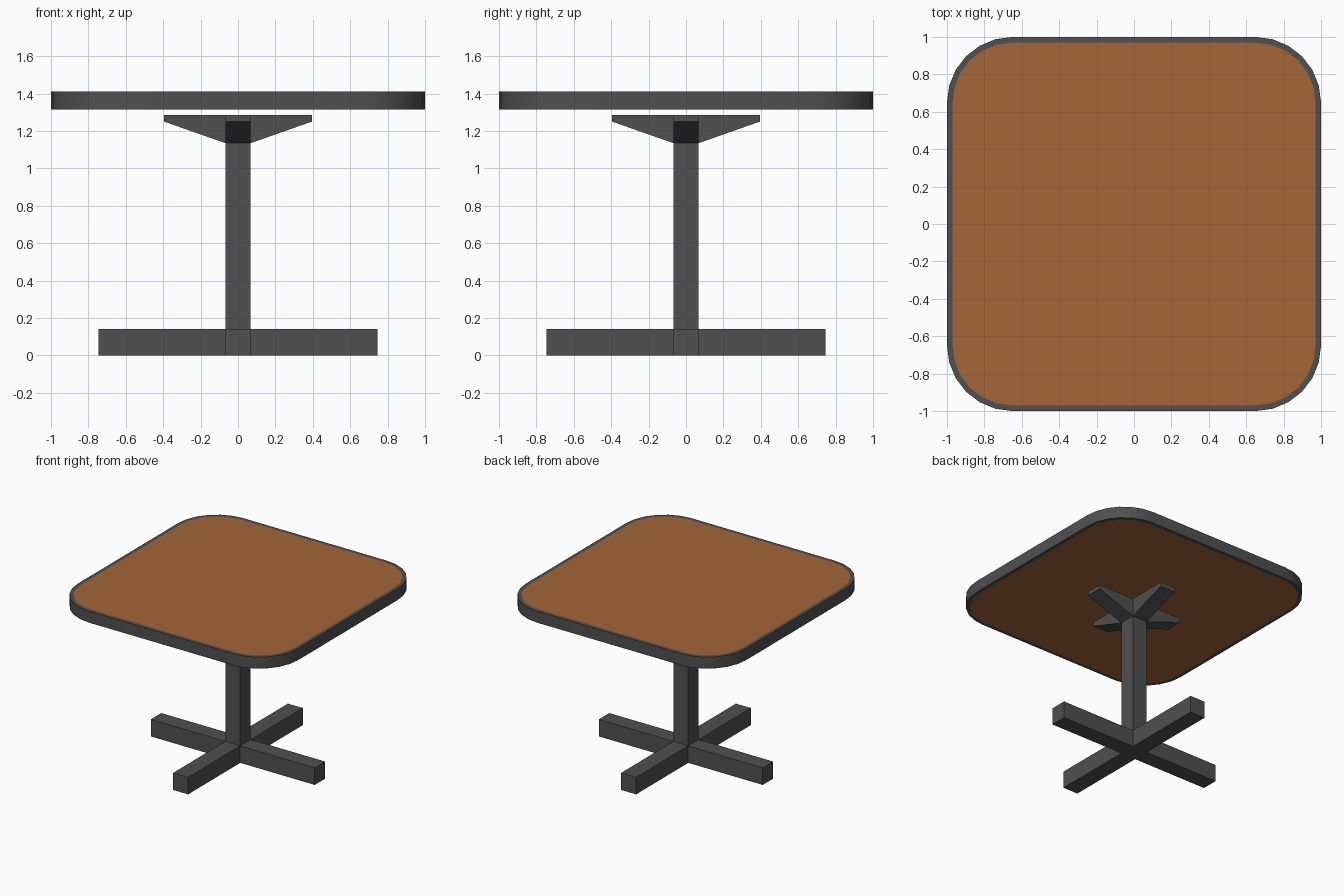
import bpy, bmesh
from math import cos, sin, pi, radians

if "Cube" in bpy.data.objects:
    bpy.data.objects.remove(bpy.data.objects["Cube"])


def material(name, rgb):
    mat = bpy.data.materials.new(name)
    mat.diffuse_color = (*rgb, 1)
    mat.use_nodes = True
    mat.node_tree.nodes["Principled BSDF"].inputs["Base Color"].default_value = mat.diffuse_color
    return mat


DARK = material("dark_metal", (0.08, 0.08, 0.08))
WOOD = material("brown_wood", (0.37, 0.13, 0.04))


def finish(bm, name, mat, smooth=False):
    bmesh.ops.recalc_face_normals(bm, faces=bm.faces[:])
    mesh = bpy.data.meshes.new(name)
    bm.to_mesh(mesh)
    bm.free()
    mesh.materials.append(mat)
    ob = bpy.data.objects.new(name, mesh)
    bpy.context.collection.objects.link(ob)
    if smooth:
        bpy.ops.object.select_all(action='DESELECT')
        ob.select_set(True)
        bpy.context.view_layer.objects.active = ob
        bpy.ops.object.shade_smooth_by_angle(angle=radians(30))
    return ob


def box(bm, half, z0, z1):
    verts = bmesh.ops.create_cube(bm, size=1)["verts"]
    for v in verts:
        v.co.x *= 2 * half
        v.co.y *= 2 * half
        v.co.z = z0 if v.co.z < 0 else z1


def cross(name, half, z0, z1, reach, tip_z):
    """Square hub with four arms whose undersides rise to tip_z."""
    bm = bmesh.new()
    box(bm, half, z0, z1)
    bm.normal_update()
    for side in [f for f in bm.faces if abs(f.normal.z) < 0.5]:
        step = side.normal * (reach - half)
        arm = bmesh.ops.extrude_discrete_faces(bm, faces=[side])["faces"][0]
        for v in arm.verts:
            v.co += step
            if v.co.z < (z0 + z1) / 2:
                v.co.z = tip_z
    bmesh.ops.remove_doubles(bm, verts=bm.verts[:], dist=1e-5)
    return finish(bm, name, DARK)


def rounded_loop(bm, half, radius, z, seg=6):
    c = half - radius
    verts = []
    for q, (sx, sy) in enumerate([(1, 1), (-1, 1), (-1, -1), (1, -1)]):
        for i in range(seg + 1):
            a = (q + i / seg) * pi / 2
            verts.append(bm.verts.new((sx * c + radius * cos(a),
                                       sy * c + radius * sin(a), z)))
    return verts


def bridge(bm, a, b):
    n = len(a)
    for i in range(n):
        j = (i + 1) % n
        bm.faces.new((a[i], a[j], b[j], b[i]))


HALF, RADIUS, RIM = 1.0, 0.35, 0.03
Z0, Z1 = 1.315, 1.41

# Tabletop rim: closed ring of outer and inner loops
bm = bmesh.new()
loops = [rounded_loop(bm, HALF - d, RADIUS - d, z)
         for d, z in [(0, Z0), (0, Z1), (RIM, Z1), (RIM, Z0)]]
for k in range(4):
    bridge(bm, loops[k], loops[(k + 1) % 4])
finish(bm, "tabletop_rim", DARK, smooth=True)

# Wooden panel inside the rim
bm = bmesh.new()
low, high = (rounded_loop(bm, HALF - RIM, RADIUS - RIM, z) for z in (Z0, Z1))
bridge(bm, low, high)
bm.faces.new(low)
bm.faces.new(high)
finish(bm, "tabletop_panel", WOOD, smooth=True)

# Support bracket, column and floor base
cross("support_bracket", 0.068, 1.135, 1.285, 0.395, 1.25)
bm = bmesh.new()
box(bm, 0.068, 0.14, 1.135)
finish(bm, "column", DARK)
cross("floor_base", 0.068, 0.0, 0.14, 0.745, 0.0)
